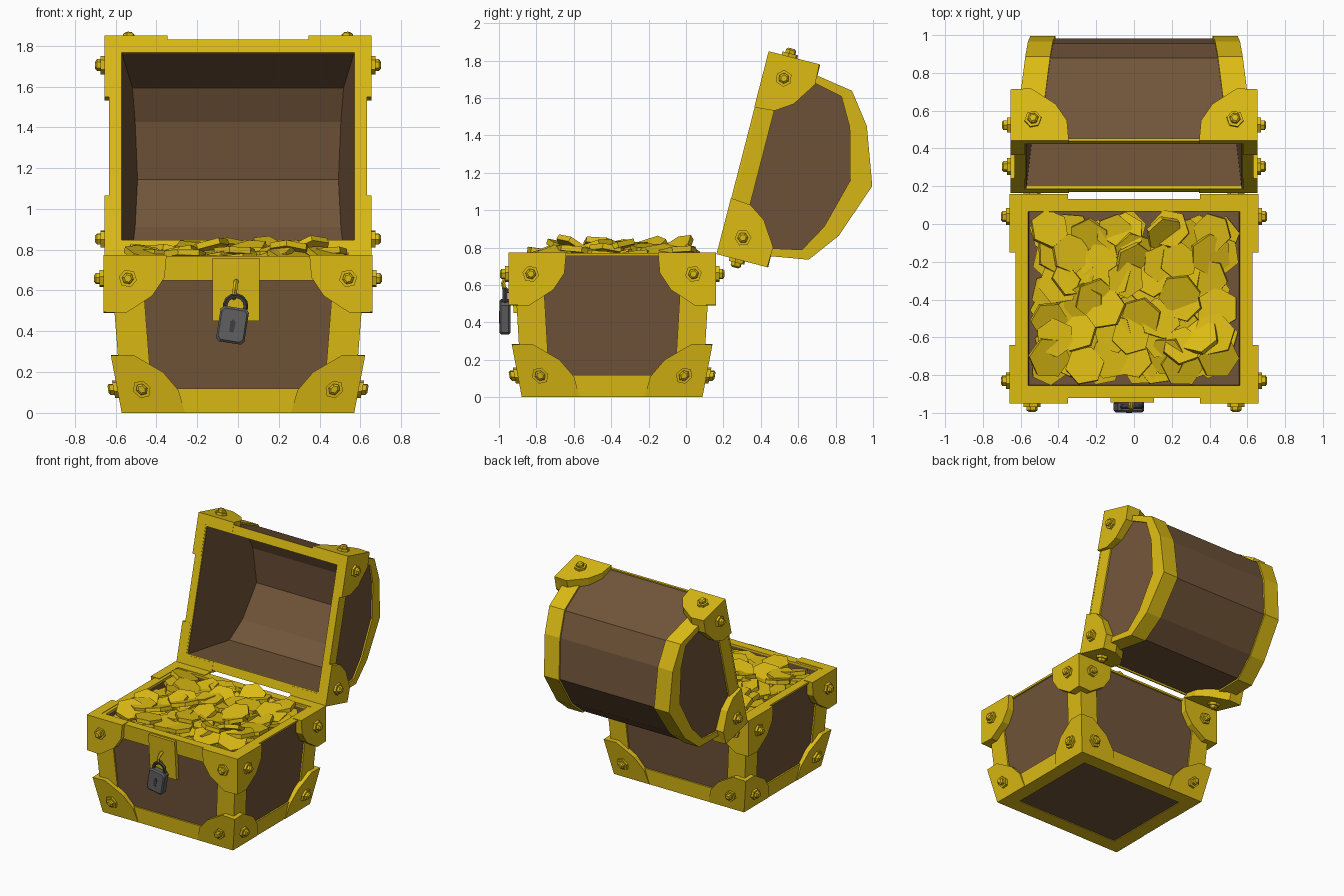
import bpy, bmesh, math, random
from mathutils import Vector as V, Euler

if "Cube" in bpy.data.objects:
    bpy.data.objects.remove(bpy.data.objects["Cube"])

random.seed(4)


def material(name, rgb):
    m = bpy.data.materials.new(name)
    m.diffuse_color = (*rgb, 1)
    m.use_nodes = True
    m.node_tree.nodes["Principled BSDF"].inputs["Base Color"].default_value = m.diffuse_color
    return m


GOLD = material("gold", (0.72, 0.50, 0.007))
WOOD = material("brown_wood", (0.165, 0.089, 0.041))
IRON = material("grey_iron", (0.12, 0.115, 0.12))
DARK = material("dark_iron", (0.05, 0.05, 0.055))


def build(name, mat, lofts):
    """One object from lofts; each loft is (sections, wrap)."""
    bm = bmesh.new()
    for sections, wrap in lofts:
        rows = [[bm.verts.new(p) for p in s] for s in sections]
        n = len(rows[0])
        pairs = list(zip(rows, rows[1:])) + ([(rows[-1], rows[0])] if wrap else [])
        for a, b in pairs:
            for i in range(n):
                j = (i + 1) % n
                bm.faces.new((a[i], a[j], b[j], b[i]))
        if not wrap:
            bm.faces.new(rows[0])
            bm.faces.new(rows[-1])
    bmesh.ops.recalc_face_normals(bm, faces=bm.faces)
    me = bpy.data.meshes.new(name)
    bm.to_mesh(me)
    bm.free()
    me.materials.append(mat)
    ob = bpy.data.objects.new(name, me)
    bpy.context.collection.objects.link(ob)
    return ob


# ---- base frame: tapered box centred on YC ----
YC, TOP = -0.395, 0.77


def half(z):
    return 0.555 + 0.06 * z / TOP, 0.47 + 0.045 * z / TOP


def rect(z, off):
    hx, hy = half(z)
    hx, hy = hx + off, hy + off
    return [(sx * hx, YC + sy * hy, z) for sx, sy in ((-1, -1), (1, -1), (1, 1), (-1, 1))]


# hollow wooden body
build("chest_body", WOOD, [([rect(0.006, 0), rect(0.762, 0), rect(0.762, -0.05), rect(0.66, -0.05)], False)])
# gold bottom band and top rim
build("bottom_band", GOLD, [([rect(0, 0.012), rect(0.12, 0.012), rect(0.12, -0.02), rect(0.012, -0.1), rect(0, -0.1)], True)])
build("top_rim", GOLD, [([rect(0.755, 0.012), rect(TOP, 0.012), rect(TOP, -0.055), rect(0.755, -0.055)], True)])


# L-shaped vertical corner strips
def corner_section(sx, sy, z):
    hx, hy = half(z)
    o, w, d = 0.012, -0.14, -0.02
    prof = ((o, o), (w, o), (w, d), (d, d), (d, w), (o, w))
    return [(sx * (hx + a), YC + sy * (hy + b), z) for a, b in prof]


SIGNS = [(sx, sy) for sx in (-1, 1) for sy in (-1, 1)]
build("base_corner_strips", GOLD, [([corner_section(sx, sy, 0.001), corner_section(sx, sy, 0.768)], False) for sx, sy in SIGNS])


# front top band and lock plate
def front_slab(x0, x1, z0, z1, o0, o1):
    rows = []
    for z, o in ((z0, o0), (z1, o1)):
        y = YC - half(z)[1]
        rows.append([(x0, y - o, z), (x1, y - o, z), (x1, y + 0.02, z), (x0, y + 0.02, z)])
    return rows, False


build("front_top_band", GOLD, [front_slab(-0.5, 0.5, 0.65, 0.768, 0.012, 0.012)])
build("lock_plate", GOLD, [front_slab(-0.125, 0.105, 0.45, 0.76, 0.03, 0.035)])

# ---- lid frame: w along the rim, v out of the rim plane ----
U, N = V((0, 0.249, 0.9685)), V((0, 0.9685, -0.249))
ORIGIN = V((0, 0.17, 0.76)) + U * 0.563


def lid(x, w, v):
    return V((x, 0, 0)) + ORIGIN + U * w + N * v


PROFILE = [(-0.53, 0), (-0.455, 0.47), (-0.295, 0.59), (0, 0.695), (0.295, 0.59), (0.455, 0.47), (0.53, 0)]


def lid_x(v):
    return 0.62 - 0.12 * v


# curved wooden shell and end caps
shell = []
for w, v in PROFILE:
    x = lid_x(v) - 0.01
    wi, vi = w * 0.9, v * 0.93
    shell.append([lid(-x, w, v), lid(x, w, v), lid(x, wi, vi), lid(-x, wi, vi)])
build("lid_shell", WOOD, [(shell, False)])
build("lid_end_caps", WOOD, [([[lid(s * (lid_x(v) - d), w, v) for w, v in PROFILE] for d in (0, 0.05)], False) for s in (-1, 1)])

# gold end bands: wrap the curve and border each cap
bands = []
for s in (-1, 1):
    rows = []
    for w, v in PROFILE:
        x = lid_x(v)
        out = V((w, max(v - 0.2, 0))).normalized() * 0.013
        wo, vo = w + out.x, v + out.y
        wi, vi = w * 0.93, 0.1 + v * 0.70
        xi = lid_x(vi)
        rows.append([lid(s * (x - 0.12), wo, vo), lid(s * (x + 0.012), wo, vo), lid(s * (xi + 0.012), wi, vi),
                     lid(s * (xi - 0.02), wi, vi), lid(s * (x - 0.02), w, v), lid(s * (x - 0.12), w, v)])
    bands.append((rows, False))
    edge = ((-0.53, 0), (0.53, 0), (0.493, 0.1), (-0.493, 0.1))
    bands.append(([[lid(s * (lid_x(v) + d), w, v) for w, v in edge] for d in (0.012, -0.02)], False))
build("lid_end_bands", GOLD, bands)


def lid_rect(hx, hw, v):
    return [lid(-hx, -hw, v), lid(hx, -hw, v), lid(hx, hw, v), lid(-hx, hw, v)]


build("lid_rim", GOLD, [([lid_rect(0.632, 0.542, -0.006), lid_rect(0.632, 0.542, 0.008),
                          lid_rect(0.572, 0.474, 0.008), lid_rect(0.572, 0.474, -0.006)], True)])

# ---- corner plates with bolts, on both faces of every corner ----
PLATE = [(0, 0), (0.31, 0), (0.30, 0.11), (0.24, 0.20), (0.11, 0.285), (0, 0.28)]
BOLT = [(0.045, -0.01), (0.045, 0.018), (0.029, 0.018), (0.029, 0.036), (0.018, 0.045)]


def corner_set(name, hx, hy, flare, depth, place):
    plates, bolts = [], []
    for sx, sy in SIGNS:
        for swap in (False, True):
            def at(a, b, out):
                grow = flare * b
                along = (hy if swap else hx) + grow - a
                face = (hx if swap else hy) + grow + out
                x, y = (face, along) if swap else (along, face)
                return place(sx * x, sy * y, b)
            plates.append(([[at(a, b, d) for a, b in PLATE] for d in (0, -depth)], False))
            ring = [i * math.tau / 6 + 0.2 for i in range(6)]
            bolts.append(([[at(0.12 + r * math.cos(t), 0.115 + r * math.sin(t), h) for t in ring] for r, h in BOLT], False))
    build(name + "_corner_plates", GOLD, plates)
    build(name + "_bolts", GOLD, bolts)


corner_set("base_top", 0.66, 0.555, 0, 0.075, lambda x, y, b: (x, YC + y, 0.774 - b))
corner_set("base_bottom", 0.57, 0.483, 0.19, 0.06, lambda x, y, b: (x, YC + y, b))
corner_set("lid", 0.655, 0.56, 0, 0.075, lambda x, y, b: lid(x, y, b - 0.008))


# ---- padlock ----
def ring_path(c, e1, e2, radius, tube, a0, a1, steps, sides=5):
    """Tube sections along an arc in the plane e1, e2."""
    n = e1.cross(e2)
    rows = []
    for i in range(steps):
        a = a0 + (a1 - a0) * i / (steps - 1)
        r = e1 * math.cos(a) + e2 * math.sin(a)
        rows.append([c + r * radius + (r * math.cos(t) + n * math.sin(t)) * tube
                     for t in (k * math.tau / sides for k in range(sides))])
    return rows, False


X, Y, Z = V((1, 0, 0)), V((0, 1, 0)), V((0, 0, 1))
build("staple", GOLD, [ring_path(V((-0.015, -0.935, 0.605)), -Y, (Z + X * 0.15).normalized(), 0.042, 0.012, -1.7, 1.9, 7)])
TILT = math.radians(9)
AX = X * math.cos(TILT) - Z * math.sin(TILT)
AZ = X * math.sin(TILT) + Z * math.cos(TILT)
LOCK = V((-0.027, -0.968, 0.43))
build("shackle", DARK, [ring_path(LOCK + AZ * 0.095, AX, AZ, 0.05, 0.013, -0.5, math.pi + 0.5, 9)])


def lock_section(k, y):
    c = 0.015
    hx, hz = 0.07 * k, 0.088 * k
    pts = ((-hx + c, -hz), (hx - c, -hz), (hx, -hz + c), (hx, hz - c), (hx - c, hz), (-hx + c, hz), (-hx, hz - c), (-hx, -hz + c))
    return [LOCK + AX * a + AZ * b + Y * y for a, b in pts]


build("padlock_body", IRON, [([lock_section(0.88, -0.03), lock_section(1, -0.02), lock_section(1, 0.02), lock_section(0.88, 0.03)], False)])
KEY = ((0, 0.03), (0.014, 0.015), (0.01, -0.035), (-0.01, -0.035), (-0.014, 0.015))
build("keyhole", DARK, [([[LOCK + AX * a + AZ * b + Y * y for a, b in KEY] for y in (-0.033, -0.028)], False)])


# ---- heap of six-sided coins ----
def coin(x, y, z, tilt):
    rot = Euler((random.uniform(-tilt, tilt), random.uniform(-tilt, tilt), random.uniform(0, 6.28)), 'ZYX').to_matrix()
    rot = Euler((random.uniform(-tilt, tilt), random.uniform(-tilt, tilt), 0)).to_matrix() @ \
        Euler((0, 0, random.uniform(0, 6.28))).to_matrix()
    r = random.uniform(0.10, 0.118)
    c = V((x, y, z))
    return [[c + rot @ V((r * math.cos(k * math.tau / 6), r * math.sin(k * math.tau / 6), h))
             for k in range(6)] for h in (-0.015, 0.015)], False


coins = []
for layer, (nx, ny, z0, tilt) in enumerate(((7, 6, 0.71, 0.14), (7, 6, 0.755, 0.3))):
    for i in range(nx):
        for j in range(ny):
            px, py = 2 * (i + 0.5) / nx - 1, 2 * (j + 0.5) / ny - 1
            x = max(-0.45, min(0.45, px * 0.5 + random.uniform(-0.05, 0.05)))
            y = max(-0.355, min(0.37, py * 0.42 + random.uniform(-0.05, 0.05)))
            dome = 0.04 * (1 - max(abs(px), abs(py)) ** 2)
            coins.append(coin(x, YC + y, z0 + dome + random.uniform(-0.012, 0.02), tilt))
for x, y in ((0.16, -0.05), (0.0, -0.2), (-0.2, -0.4), (0.35, -0.6)):
    coins.append(coin(x, y, 0.80, 0.55))
build("coins", GOLD, coins)
